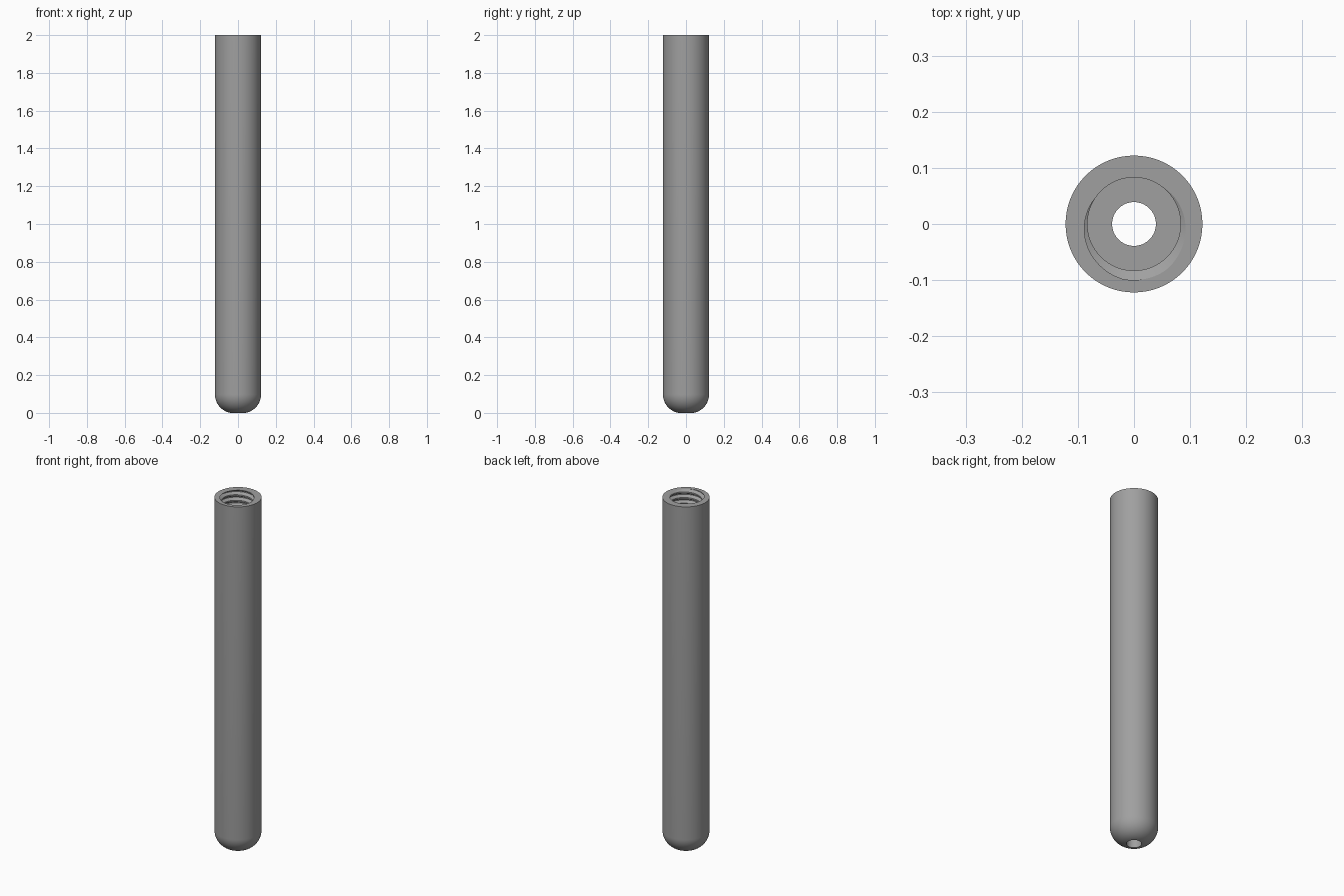
import bpy, bmesh, math

if "Cube" in bpy.data.objects:
    bpy.data.objects.remove(bpy.data.objects["Cube"])

N = 64                                # sides around the tube
R_OUT, R_HOLE = 0.122, 0.039          # outer wall, drain hole
R_CREST, R_ROOT = 0.083, 0.1          # inner and outer radius of the thread
TOP, PITCH, TURNS = 2.0, 0.032, 14
FLOOR = TOP - PITCH * TURNS           # bottom of the threaded socket
FILLET = 0.1                          # rounded lower end

# Thread break points around one turn (in 1/64 turns) with their radius
BREAKS = [(10, R_CREST), (26, R_CREST), (46, R_ROOT), (54, R_ROOT), (74, R_CREST)]


def end_radius(i):
    """Radius of the thread where it runs out at the top or the floor."""
    t = (i - 10) % N + 10
    for (a, ra), (b, rb) in zip(BREAKS, BREAKS[1:]):
        if a <= t <= b:
            return ra + (rb - ra) * (t - a) / (b - a)


def thread_points(i):
    """Thread section at column i, listed from the top down."""
    pts = []
    for k in range(3, -TURNS - 3, -1):
        for c, r in BREAKS[:4]:
            z = TOP + PITCH * ((i - c) / N + k)
            if z >= TOP - 1e-6:
                pts.append((end_radius(i), TOP))
            elif z <= FLOOR + 1e-6:
                pts.append((end_radius(i), FLOOR))
            else:
                pts.append((r, z))
    return pts


# Outer profile: drain hole, rounded end, straight wall
mid = R_OUT - FILLET
start = math.asin((R_HOLE - mid) / FILLET)
drop = FILLET * math.cos(start)
outer = [(R_HOLE, FLOOR)]
for s in range(17):
    a = start + (math.pi / 2 - start) * s / 16
    outer.append((mid + FILLET * math.sin(a), drop - FILLET * math.cos(a)))
outer.append((R_OUT, TOP))

# Sweep the closed section around the axis
bm = bmesh.new()
columns = []
for i in range(N + 1):
    a = 2 * math.pi * i / N
    columns.append([bm.verts.new((r * math.cos(a), r * math.sin(a), z))
                    for r, z in outer + thread_points(i)])
for p, q in zip(columns, columns[1:]):
    for j in range(len(p)):
        k = (j + 1) % len(p)
        bm.faces.new((p[j], q[j], q[k], p[k]))
bmesh.ops.remove_doubles(bm, verts=bm.verts, dist=1e-5)
bmesh.ops.recalc_face_normals(bm, faces=bm.faces)

mesh = bpy.data.meshes.new("threaded_tube")
bm.to_mesh(mesh)
bm.free()
tube = bpy.data.objects.new("threaded_tube", mesh)
bpy.context.collection.objects.link(tube)

# Plain grey metal
metal = bpy.data.materials.new("grey metal")
metal.diffuse_color = (0.35, 0.35, 0.35, 1)
metal.use_nodes = True
metal.node_tree.nodes["Principled BSDF"].inputs["Base Color"].default_value = metal.diffuse_color
mesh.materials.append(metal)

bpy.context.view_layer.objects.active = tube
tube.select_set(True)
bpy.ops.object.shade_smooth_by_angle(angle=math.radians(30))
